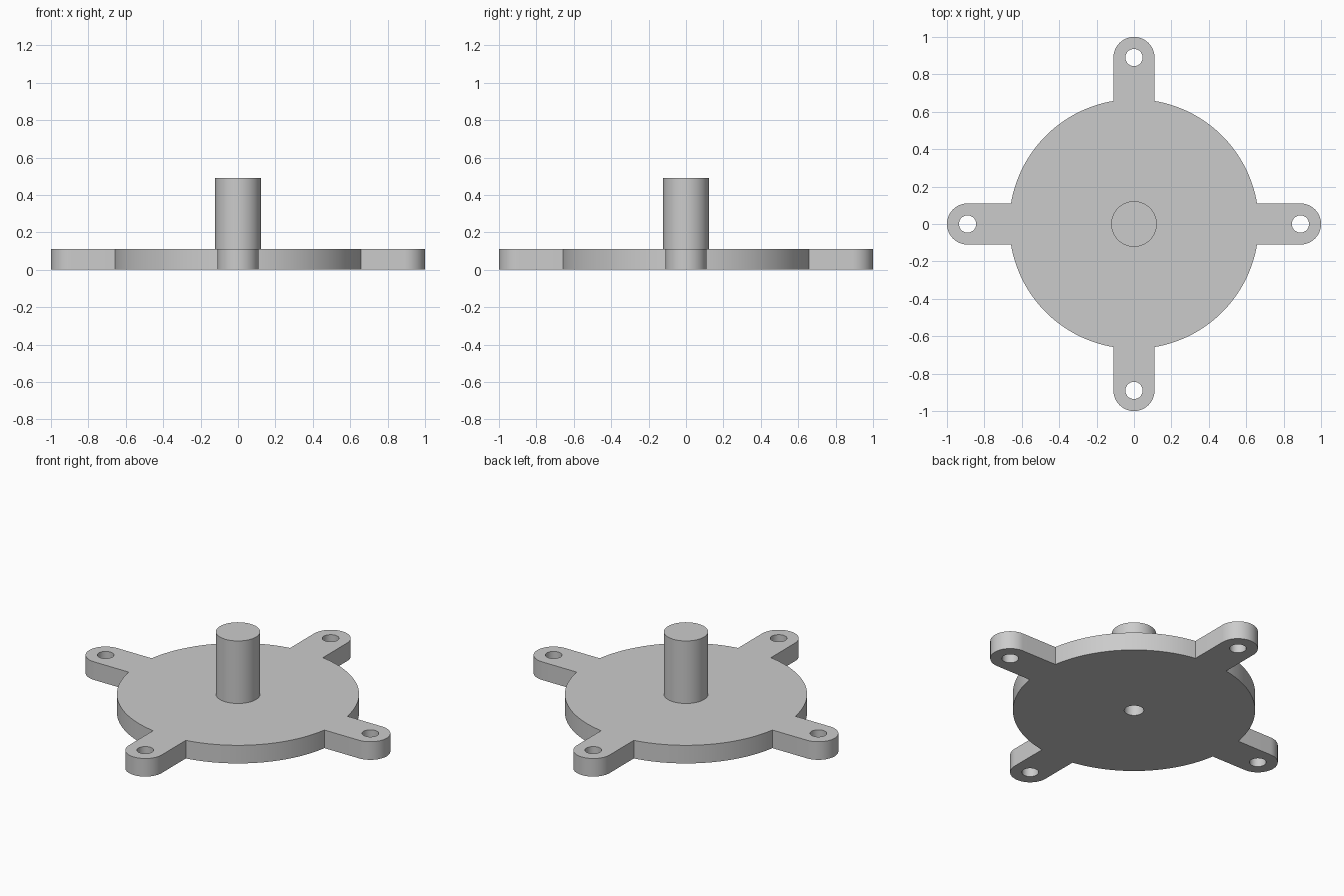
import bpy, bmesh
from math import pi, sin, cos, asin, sqrt
from mathutils import Vector, Matrix

cube = bpy.data.objects.get("Cube")
if cube:
    bpy.data.objects.remove(cube, do_unlink=True)

DISC_R, THICK = 0.667, 0.11
EAR_R, EAR_POS, EAR_HOLE = 0.11, 0.89, 0.046
SHAFT_R, SHAFT_TOP = 0.122, 0.49
BORE_R, BORE_TOP = 0.054, 0.36

grey = bpy.data.materials.new("light grey")
grey.use_nodes = True
colour = (0.6, 0.6, 0.6, 1)
grey.diffuse_color = colour
grey.node_tree.nodes["Principled BSDF"].inputs["Base Color"].default_value = colour


def arc(centre, radius, start, end, steps):
    """Points along an arc, both ends included."""
    angles = [start + (end - start) * i / steps for i in range(steps + 1)]
    return [Vector((centre + radius * cos(a), radius * sin(a), 0)) for a in angles]


def finish(name, bm):
    """Clean the mesh, link it and smooth its round walls."""
    bmesh.ops.remove_doubles(bm, verts=bm.verts, dist=1e-5)
    bmesh.ops.recalc_face_normals(bm, faces=bm.faces)
    mesh = bpy.data.meshes.new(name)
    bm.to_mesh(mesh)
    bm.free()
    mesh.materials.append(grey)
    obj = bpy.data.objects.new(name, mesh)
    bpy.context.collection.objects.link(obj)
    bpy.ops.object.select_all(action="DESELECT")
    obj.select_set(True)
    bpy.context.view_layer.objects.active = obj
    bpy.ops.object.shade_smooth_by_angle(angle=pi / 6)
    return obj


# Base plate: one quarter of the outline (ear, then disc rim) turned four times
root = asin(EAR_R / DISC_R)
quarter = arc(EAR_POS, EAR_R, -pi / 2, pi / 2, 32) + arc(0, DISC_R, root, pi / 2 - root, 32)
turns = [Matrix.Rotation(i * pi / 2, 3, "Z") for i in range(4)]
outline = [turn @ p for turn in turns for p in quarter]

# Mounting holes in the ears and the central bore
ear_hole = arc(EAR_POS, EAR_HOLE, 0, 2 * pi, 40)[:-1]
loops = [outline, arc(0, BORE_R, 0, 2 * pi, 48)[:-1]]
loops += [[turn @ p for p in ear_hole] for turn in turns]

curve = bpy.data.curves.new("plate_outline", "CURVE")
curve.dimensions = "2D"
curve.fill_mode = "BOTH"
curve.extrude = THICK / 2
for loop in loops:
    spline = curve.splines.new("POLY")
    spline.points.add(len(loop) - 1)
    for point, p in zip(spline.points, loop):
        point.co = (p.x, p.y, 0, 1)
    spline.use_cyclic_u = True

helper = bpy.data.objects.new("plate_outline", curve)
bpy.context.collection.objects.link(helper)
depsgraph = bpy.context.evaluated_depsgraph_get()
flat = bpy.data.meshes.new_from_object(helper.evaluated_get(depsgraph))
bm = bmesh.new()
bm.from_mesh(flat)
bmesh.ops.translate(bm, verts=bm.verts, vec=(0, 0, THICK / 2))
bpy.data.objects.remove(helper, do_unlink=True)
bpy.data.meshes.remove(flat)
bpy.data.curves.remove(curve)
finish("base_plate", bm)

# Shaft: turned profile with a blind bore from below
profile = [(0, SHAFT_TOP), (SHAFT_R, SHAFT_TOP), (SHAFT_R, THICK),
           (BORE_R, THICK), (BORE_R, BORE_TOP), (0, BORE_TOP)]
bm = bmesh.new()
verts = [bm.verts.new((r, 0, z)) for r, z in profile]
edges = [bm.edges.new(pair) for pair in zip(verts, verts[1:])]
bmesh.ops.spin(bm, geom=verts + edges, cent=(0, 0, 0), axis=(0, 0, 1),
               angle=2 * pi, steps=48, use_merge=True)
finish("shaft", bm)
